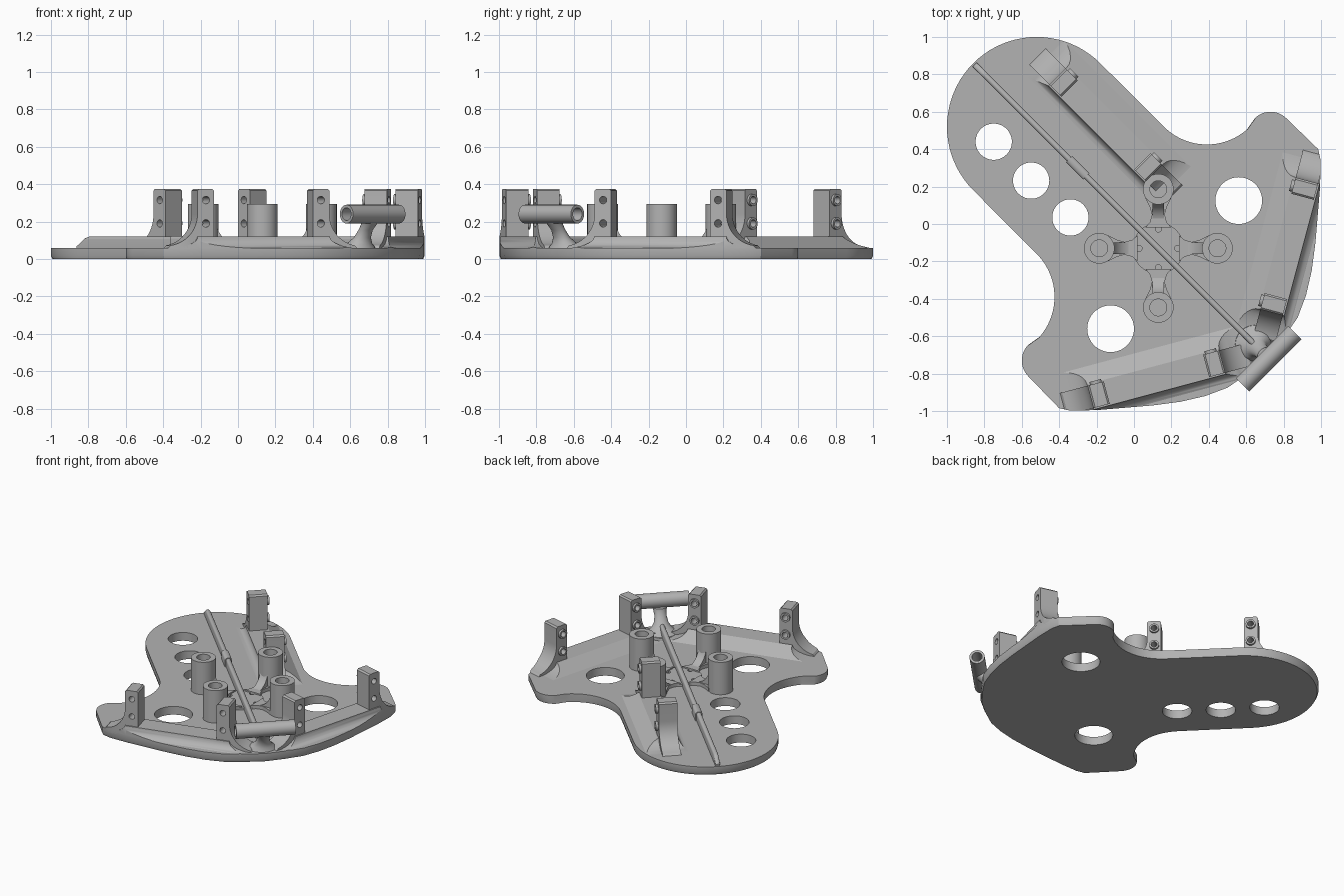
import bpy, bmesh
from math import sin, cos, pi, radians
from mathutils import Matrix, Vector

cube = bpy.data.objects.get("Cube")
if cube:
    bpy.data.objects.remove(cube, do_unlink=True)

grey = bpy.data.materials.new("plain grey")
grey.use_nodes = True
COLOUR = (0.45, 0.45, 0.45, 1)
grey.diffuse_color = COLOUR
grey.node_tree.nodes["Principled BSDF"].inputs["Base Color"].default_value = COLOUR

FLOOR = 0.06
LEDGE = 0.12
HUB = Vector((0.13, -0.13, 0))


def loft(name, rings, matrix=Matrix()):
    """Closed solid through rings of equal point count."""
    bm = bmesh.new()
    loops = [[bm.verts.new(matrix @ Vector(p)) for p in ring] for ring in rings]
    n = len(loops[0])
    for low, high in zip(loops, loops[1:]):
        for i in range(n):
            j = (i + 1) % n
            bm.faces.new((low[i], low[j], high[j], high[i]))
    bm.faces.new(loops[0][::-1])
    bm.faces.new(loops[-1])
    bmesh.ops.recalc_face_normals(bm, faces=bm.faces)
    mesh = bpy.data.meshes.new(name)
    bm.to_mesh(mesh)
    bm.free()
    mesh.materials.append(grey)
    obj = bpy.data.objects.new(name, mesh)
    bpy.context.collection.objects.link(obj)
    return obj


def cylinder(name, start, end, radius, sides=40):
    """Round bar between two points."""
    start, end = Vector(start), Vector(end)
    turn = (end - start).to_track_quat('Z', 'Y').to_matrix().to_4x4()
    circle = [(radius * cos(2 * pi * i / sides), radius * sin(2 * pi * i / sides)) for i in range(sides)]
    rings = [[(x, y, z) for x, y in circle] for z in (0, (end - start).length)]
    return loft(name, rings, Matrix.Translation(start) @ turn)


def profile(name, points, half_width, matrix):
    """Side profile in the local x-z plane, widened along local y."""
    return loft(name, [[(x, y, z) for x, z in points] for y in (-half_width, half_width)], matrix)


def boolean(obj, cutter, operation='DIFFERENCE', keep=False):
    mod = obj.modifiers.new("cut", 'BOOLEAN')
    mod.object, mod.operation, mod.solver = cutter, operation, 'EXACT'
    cutter.hide_render = True
    bpy.context.view_layer.objects.active = obj
    with bpy.context.temp_override(object=obj, active_object=obj):
        bpy.ops.object.modifier_apply(modifier=mod.name)
    if not keep:
        bpy.data.objects.remove(cutter, do_unlink=True)


def arc(cx, cy, r, a0, a1, steps):
    angles = [radians(a0 + (a1 - a0) * i / steps) for i in range(steps + 1)]
    return [(cx + r * cos(a), cy + r * sin(a)) for a in angles]


# Plate outline: one half, mirrored across the diagonal
half = arc(-0.52, 0.52, 0.48, 135, 45, 20)
half += arc(0.39, 0.751, 0.326, 225, 312, 18)
half += arc(0.73, 0.48, 0.12, 130, 45, 10)
half += [(0.985, 0.4), (0.998, 0.34), (0.995, 0.2), (0.97, -0.1), (0.95, -0.25),
         (0.92, -0.38), (0.875, -0.5), (0.8, -0.61), (0.715, -0.715)]
outline = half + [(-y, -x) for x, y in half[-2:0:-1]]


def outline_ring(z, scale=1.0):
    return [(x * scale, y * scale, z) for x, y in outline]


plate = loft("base_plate", [outline_ring(0, 0.992), outline_ring(0.018), outline_ring(FLOOR)])
for x, y, r in [(-0.75, 0.44, 0.097), (-0.55, 0.232, 0.097), (-0.34, 0.035, 0.097),
                (0.56, 0.125, 0.125), (-0.125, -0.56, 0.125)]:
    boolean(plate, cylinder("hole_cutter", (x, y, -0.1), (x, y, 0.2), r, 56))
boundary = loft("boundary_helper", [outline_ring(0.02), outline_ring(1)])


# Motor mounts: a sloped plinth with two drilled pillars
def mount(prefix, x, y, angle):
    frame = Matrix.Translation((x, y, 0)) @ Matrix.Rotation(radians(angle), 4, 'Z')
    rings = []
    for i in range(9):
        a = pi / 2 * (1 - i / 8)
        flare, slope = 1 - cos(a), sin(a)
        u = 0.365 + 0.17 * flare
        inner, outer = 0.07 + 0.1 * slope, -0.07 - 0.07 * flare
        z = LEDGE - (LEDGE - FLOOR + 0.004) * sin(a)
        rings.append([(-u, outer, z), (u, outer, z), (u, inner, z), (-u, inner, z)])
    plinth = loft(prefix + "_plinth", rings, frame)
    boolean(plinth, boundary, 'INTERSECT', True)
    for side, end in ((-1, "first"), (1, "second")):
        points = [(0.535, 0.04), (0.275, 0.04), (0.275, 0.365), (0.285, 0.375), (0.355, 0.375), (0.365, 0.365)]
        points += arc(0.535, 0.24, 0.17, 180, 260, 12)
        pillar = profile(f"{prefix}_{end}_pillar", [(side * u, z) for u, z in points], 0.062, frame)
        boolean(pillar, boundary, 'INTERSECT', True)
        for z in (0.19, 0.315):
            u = side * 0.318
            boss = cylinder(f"{prefix}_{end}_boss", frame @ Vector((u, 0.05, z)),
                            frame @ Vector((u, 0.078, z)), 0.032, 24)
            for part in (pillar, boss):
                boolean(part, cylinder("screw_cutter", frame @ Vector((u, -0.3, z)),
                                       frame @ Vector((u, 0.3, z)), 0.02, 24))


mount("front", 0.12, -0.83, 15)
mount("left", 0.83, -0.12, 75)
mount("rear", -0.15, 0.53, -45)
bpy.data.objects.remove(boundary, do_unlink=True)

# Central hub with four screw holes
hub = cylinder("hub", HUB + Vector((0, 0, 0.04)), HUB + Vector((0, 0, 0.075)), 0.137, 48)

# Four hollow posts, each tied to the hub by a curved rib
for i, place in enumerate(("left", "back", "right", "front")):
    frame = Matrix.Translation(HUB) @ Matrix.Rotation(pi / 2 * i, 4, 'Z')
    boolean(hub, cylinder("hub_cutter", frame @ Vector((0.103, 0, 0.062)),
                          frame @ Vector((0.103, 0, 0.2)), 0.016, 20))
    post = cylinder(place + "_post", frame @ Vector((0.316, 0, 0.04)), frame @ Vector((0.316, 0, 0.295)), 0.082)
    boolean(post, cylinder("bore_cutter", frame @ Vector((0.316, 0, 0.1)),
                           frame @ Vector((0.316, 0, 0.5)), 0.045))
    rib = [(0.25, 0.04), (0.125, 0.04)] + arc(0.125, 0.2, 0.12, 270, 360, 10) + [(0.25, 0.2)]
    profile(place + "_rib", rib, 0.03, frame)
    foot = [(0.11, 0.07), (0.14, 0.045), (0.18, 0.034), (0.22, 0.045), (0.27, 0.07)]
    ring = foot + [(x, -y) for x, y in reversed(foot)]
    loft(place + "_rib_foot", [[(x, y, z) for x, y in ring] for z in (0.04, 0.085)], frame)

# Rounded ridge along the diagonal
diagonal = Matrix.Rotation(radians(-45), 4, 'Z')
section = [(0.016, 0.04)] + arc(0, 0.104, 0.016, 0, 180, 8) + [(-0.016, 0.04)]
steps = [(-1.205, 0.4), (-1.15, 0.9), (-1.12, 1), (0.9, 1)]
loft("diagonal_ridge", [[(u, y, 0.04 + (z - 0.04) * h) for y, z in section] for u, h in steps], diagonal)
loft("ridge_sleeve", [[(u, y * 1.5, z * 1.03) for y, z in section] for u in (-0.49, -0.36)], diagonal)

# Cross tube on a flared neck
tube = cylinder("cross_tube", (0.58, -0.86, 0.24), (0.86, -0.58, 0.24), 0.05)
boolean(tube, cylinder("tube_cutter", (0.5, -0.94, 0.24), (0.94, -0.5, 0.24), 0.034))
neck = [(0.9, 0.04, 0.11), (0.9, 0.065, 0.1), (0.92, 0.085, 0.07), (0.94, 0.115, 0.048),
        (0.965, 0.155, 0.04), (0.99, 0.185, 0.044), (1.0, 0.205, 0.05)]
loft("tube_neck", [[(u + 0.9 * r * x, r * y, z) for x, y in arc(0, 0, 1, 0, 345, 23)]
                   for u, z, r in neck], diagonal)

# Smooth curved surfaces, keeping edges sharp
bpy.ops.object.select_all(action='DESELECT')
for obj in bpy.context.scene.objects:
    if obj.type == 'MESH':
        obj.select_set(True)
        bpy.context.view_layer.objects.active = obj
bpy.ops.object.shade_smooth_by_angle(angle=radians(30))
